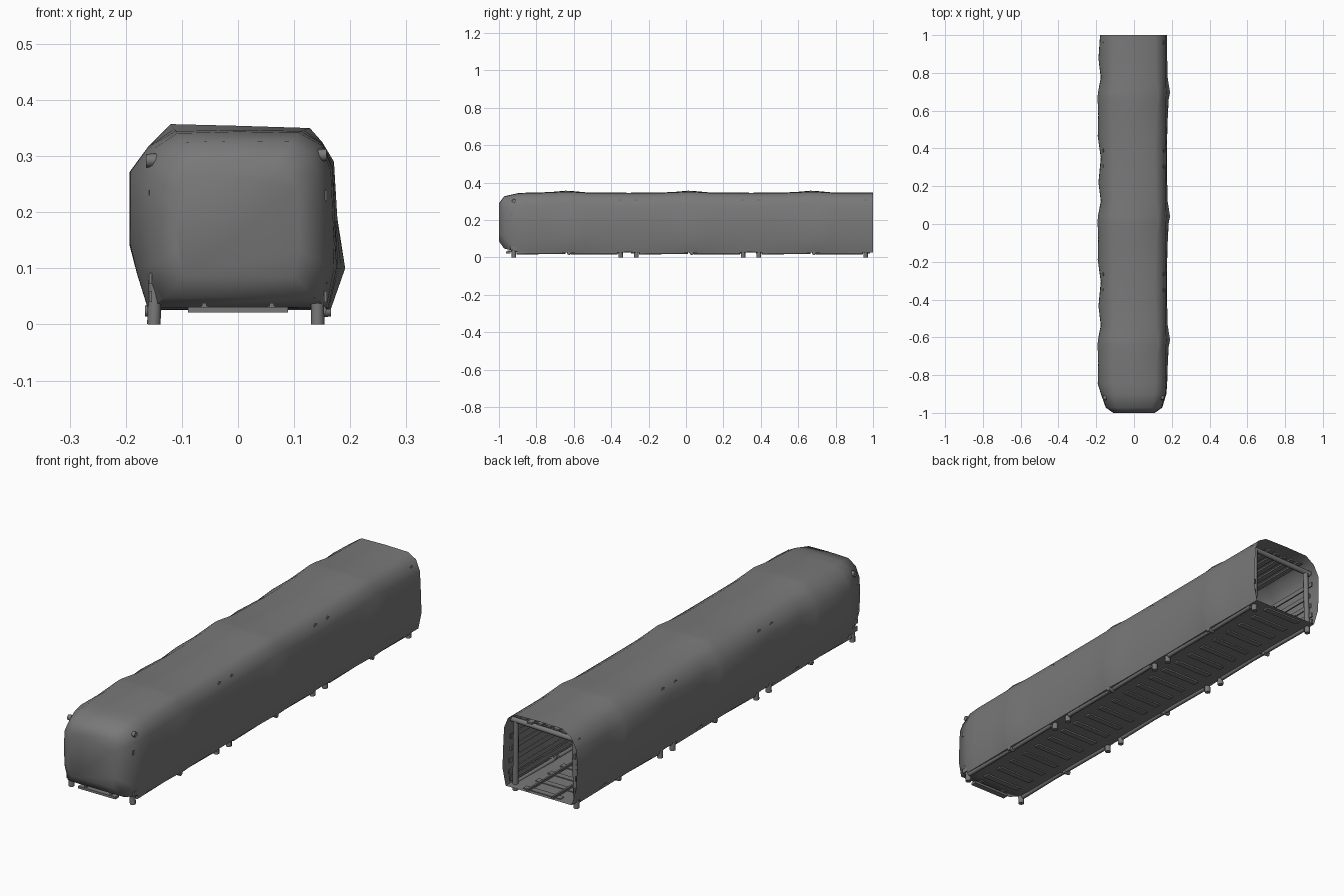
import bpy, bmesh, math, random
from mathutils import Vector

if "Cube" in bpy.data.objects:
    bpy.data.objects.remove(bpy.data.objects["Cube"])

random.seed(4)
grey = bpy.data.materials.new("dull grey")
grey.diffuse_color = (0.19, 0.19, 0.19, 1)
grey.use_nodes = True
grey.node_tree.nodes["Principled BSDF"].inputs["Base Color"].default_value = grey.diffuse_color


def finish(name, bm, angle=50):
    bmesh.ops.recalc_face_normals(bm, faces=bm.faces)
    me = bpy.data.meshes.new(name)
    bm.to_mesh(me)
    bm.free()
    ob = bpy.data.objects.new(name, me)
    bpy.context.collection.objects.link(ob)
    me.materials.append(grey)
    bpy.ops.object.select_all(action='DESELECT')
    ob.select_set(True)
    bpy.context.view_layer.objects.active = ob
    bpy.ops.object.shade_smooth_by_angle(angle=math.radians(angle))
    return ob


def log(bm, a, b, r, sides=8):
    a, b = Vector(a), Vector(b)
    d = b - a
    geo = bmesh.ops.create_cone(bm, cap_ends=True, segments=sides, radius1=r,
                                radius2=r * 0.92, depth=d.length)
    rot = Vector((0, 0, 1)).rotation_difference(d).to_matrix()
    for v in geo['verts']:
        v.co = rot @ v.co + (a + b) / 2


def box(bm, c, size):
    geo = bmesh.ops.create_cube(bm, size=1)
    for v in geo['verts']:
        v.co = Vector([v.co[i] * size[i] + c[i] for i in range(3)])


CENTRES = (-0.635, 0.02, 0.675)

# rock shell: pinched at the frames, bulging mid-section, closed at the front
pinch = [(-.11, .343), (0, .346), (.11, .344), (.15, .322), (.168, .275), (.172, .19),
         (.174, .10), (.160, .028), (-.152, .028), (-.172, .10), (-.174, .19),
         (-.172, .265), (-.150, .315)]
bulge = [(-.12, .357), (0, .354), (.128, .350), (.150, .325), (.171, .29), (.177, .19),
         (.191, .10), (.165, .026), (-.160, .026), (-.180, .09), (-.193, .14),
         (-.193, .272), (-.160, .317)]
# per section: offset along y, bulge weight left, right, top
steps = [(-.325, .1, 0, 0), (-.21, .95, .1, .1), (-.10, .8, .3, .4), (-.01, 1, .6, 1),
         (.02, .9, 1, .9), (.10, .1, .25, .3), (.20, .75, .1, .1)]
stations = [(-1.0, .63, .64, 0, 0, 0), (-.972, .86, .88, 0, 0, 0), (-.90, .985, .985, .2, 0, 0)]
for c in CENTRES:
    for dy, l, r, t in steps:
        if c + dy > -.87:
            stations.append((c + dy, 1, 1, l, r, t))
stations.append((1.0, 1, 1, .3, .1, .1))
bm = bmesh.new()
rings = []
for y, sx, sz, l, r, t in stations:
    ring = []
    for p, q in zip(pinch, bulge):
        w = t if p[1] > .33 else (l if p[0] < 0 else r)
        x, z = p[0] + (q[0] - p[0]) * w, p[1] + (q[1] - p[1]) * w
        ring.append(bm.verts.new((x * sx, y, .19 + (z - .19) * sz)))
    rings.append(ring)
n = len(pinch)
for a, b in zip(rings, rings[1:]):
    for i in range(n):
        bm.faces.new((a[i], a[(i + 1) % n], b[(i + 1) % n], b[i]))
bm.faces.new(rings[0])
finish("rock_shell", bm, 60)

# timber frames: two posts and a cross beam at both ends of each section
posts, beams, braces = bmesh.new(), bmesh.new(), bmesh.new()
for c in CENTRES:
    for y in (c - .285, c + .285):
        log(posts, (-.150, y, 0), (-.140, y, .30), .012)
        log(posts, (.142, y, 0), (.138, y, .30), .012)
        log(beams, (-.164, y, .292), (.158, y, .302), .012)
finish("frame_posts", posts)
finish("frame_beams", beams)

# sill logs lying along both floor edges, with short stubs between them
sills = bmesh.new()
for c in CENTRES:
    for s in (-1, 1):
        log(sills, (s * .148, c - .27, .026), (s * .146, c - .01, .028), .010)
        log(sills, (s * .146, c + .02, .027), (s * .149, c + .27, .026), .010)
        log(sills, (s * .138, c + .01, .024), (s * .166, c + .01, .024), .011)
finish("sill_logs", sills)

# long lagging boards behind the posts and above the beams
wall, roof = bmesh.new(), bmesh.new()
for c in CENTRES:
    for s in (-1, 1):
        for z in (.05, .082, .13, .18, .23):
            dy = random.uniform(-.012, .012)
            box(wall, (s * .156, c + dy, z), (.006, .60, .020))
    for x in (-.10, -.06, -.02, .02, .06, .10):
        dy = random.uniform(-.012, .012)
        box(roof, (x, c + dy, .318), (.024, .60, .007))
finish("wall_boards", wall)
finish("roof_boards", roof)

# track: sleepers set through the floor and two rails
sleepers, rails = bmesh.new(), bmesh.new()
for i in range(24):
    box(sleepers, (0, -.95 + i * .0835, .026), (.178, .026, .010))
for s in (-1, 1):
    box(rails, (s * .06, .02, .034), (.008, 1.95, .008))
    box(rails, (s * .06, .02, .0315), (.014, 1.95, .003))
finish("sleepers", sleepers)
finish("rails", rails)
braces.free()
